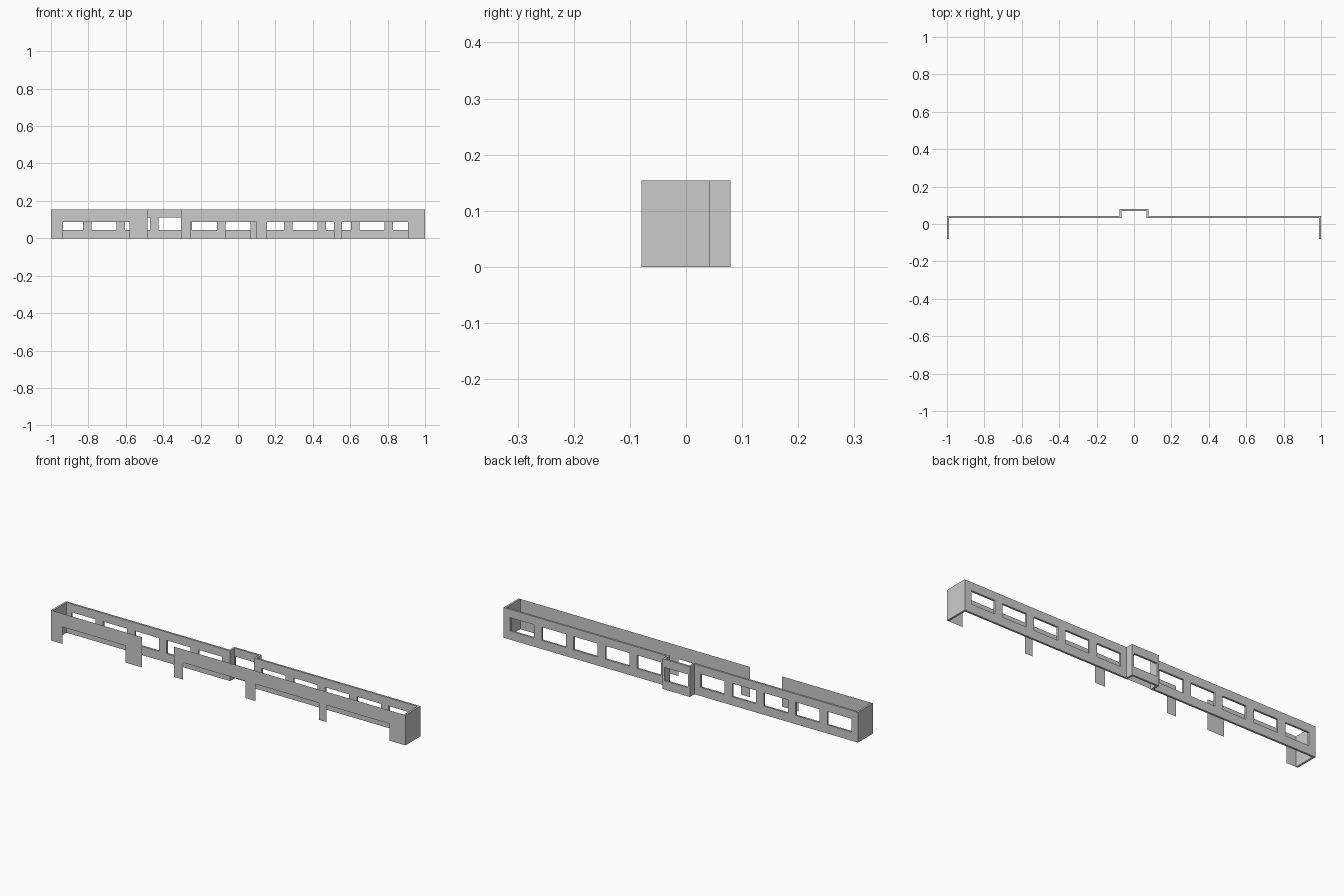
import bpy, bmesh

if "Cube" in bpy.data.objects:
    bpy.data.objects.remove(bpy.data.objects["Cube"])

H = 0.154                        # wall height
FRONT, BACK, BAY = -0.079, 0.042, 0.079
SILL, HEAD = 0.044, 0.112        # window bottom and top


def wall(name, path, rows, is_open, thickness=0.0):
    """Vertical wall following a plan path; is_open(column, row) skips cells."""
    bm = bmesh.new()
    grid = [[bm.verts.new((x, y, z)) for z in rows] for x, y in path]
    for i in range(len(path) - 1):
        for j in range(len(rows) - 1):
            if not is_open(i, j):
                bm.faces.new((grid[i][j + 1], grid[i + 1][j + 1],
                              grid[i + 1][j], grid[i][j]))
    loose = [v for v in bm.verts if not v.link_faces]
    bmesh.ops.delete(bm, geom=loose, context='VERTS')
    mesh = bpy.data.meshes.new(name)
    bm.to_mesh(mesh)
    bm.free()
    ob = bpy.data.objects.new(name, mesh)
    bpy.context.collection.objects.link(ob)
    if thickness:
        mod = ob.modifiers.new("thickness", 'SOLIDIFY')
        mod.thickness = thickness
        mod.offset = -1
        mod.use_even_offset = True
    return ob


# Back wall with end walls, ten windows and a projecting central bay window
pitch, half = 0.179, 0.0675
left = [(-1, FRONT), (-1, BACK)]
windows = []
for k in range(-5, 0):
    windows.append(len(left))
    left += [(k * pitch - half, BACK), (k * pitch + half, BACK)]
windows = [w for w in windows]
left += [(-0.077, BACK), (-0.077, BAY), (-0.066, BAY)]
path = left + [(-x, y) for x, y in reversed(left)]
n = len(path)
open_cols = set(windows) | {n - 2 - w for w in windows} | {len(left) - 1}
wall("back_and_end_walls", path, [0, SILL, HEAD, H],
     lambda i, j: j == 1 and i in open_cols, 0.010)

# Front walls: thin panels whose lower part is open between piers
def front_panel(name, xs):
    # columns alternate pier, opening, pier, ...
    wall(name, [(x, FRONT) for x in reversed(xs)], [0, 0.086, H],
         lambda i, j: j == 0 and i % 2 == 1)

front_panel("front_wall_left", [-1, -0.935, -0.58, -0.485])
front_panel("front_wall_right",
            [-0.305, -0.255, 0.098, 0.155, 0.513, 0.556, 0.91, 1])
